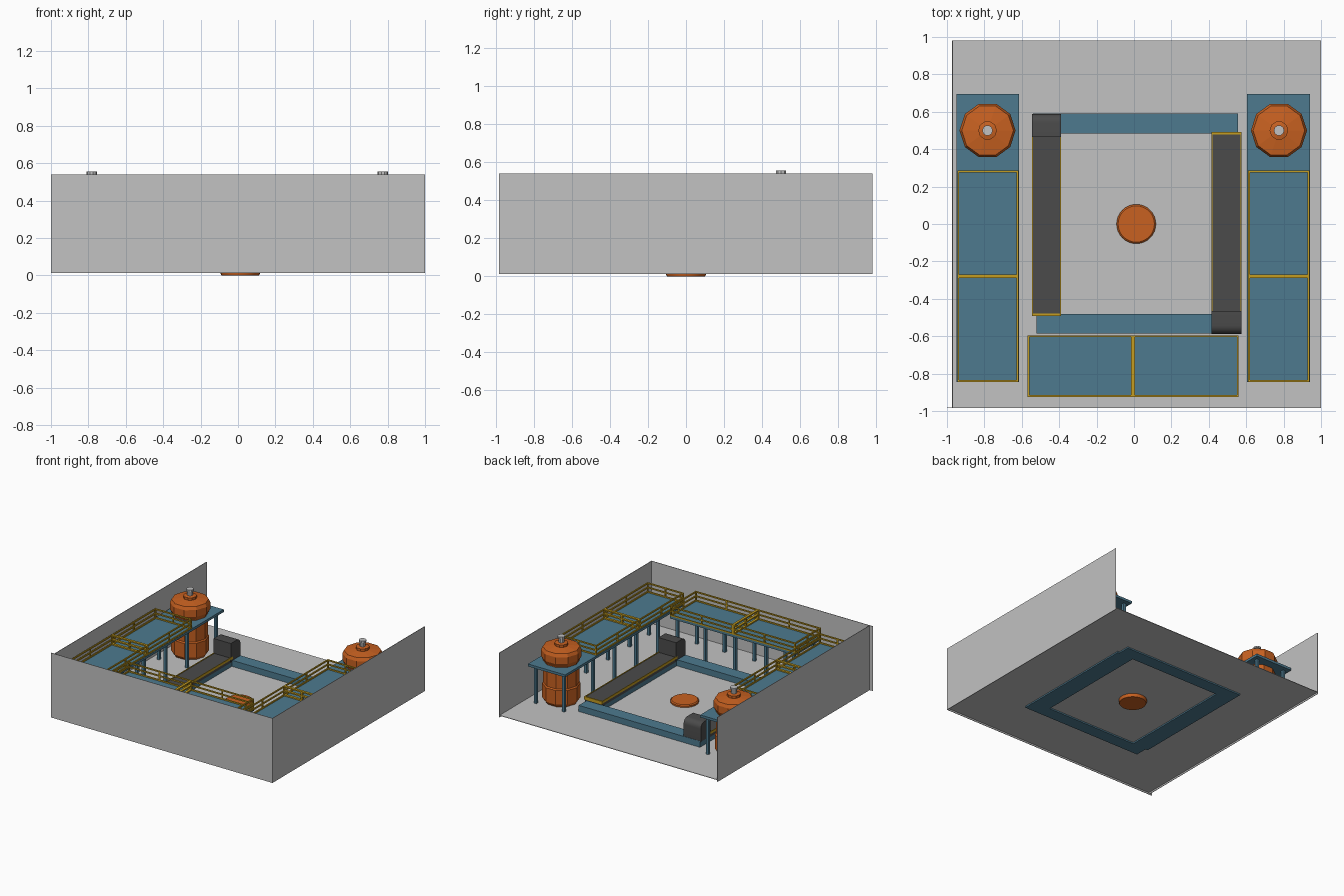
import bpy
import bmesh
import math

old = bpy.data.objects.get("Cube")
if old:
    bpy.data.objects.remove(old, do_unlink=True)


def material(name, r, g, b):
    m = bpy.data.materials.new(name)
    m.use_nodes = True
    m.diffuse_color = (r, g, b, 1)
    bsdf = next(n for n in m.node_tree.nodes if n.type == "BSDF_PRINCIPLED")
    bsdf.inputs["Base Color"].default_value = (r, g, b, 1)
    return m


GREY = material("light grey", 0.54, 0.54, 0.54)
BLUE = material("steel blue", 0.075, 0.195, 0.275)
ORANGE = material("tank orange", 0.58, 0.12, 0.015)
DARK = material("belt grey", 0.07, 0.07, 0.07)
YELLOW = material("safety yellow", 0.56, 0.34, 0.015)


def finish(bm, name, mat):
    bmesh.ops.recalc_face_normals(bm, faces=bm.faces)
    mesh = bpy.data.meshes.new(name)
    bm.to_mesh(mesh)
    bm.free()
    mesh.materials.append(mat)
    ob = bpy.data.objects.new(name, mesh)
    bpy.context.collection.objects.link(ob)
    return ob


def add_box(bm, x0, x1, y0, y1, z0, z1):
    verts = bmesh.ops.create_cube(bm, size=1)["verts"]
    for v in verts:
        v.co.x = x1 if v.co.x > 0 else x0
        v.co.y = y1 if v.co.y > 0 else y0
        v.co.z = z1 if v.co.z > 0 else z0


def boxes(name, mat, *dims):
    bm = bmesh.new()
    for d in dims:
        add_box(bm, *d)
    return finish(bm, name, mat)


def lathe(name, mat, x, y, profile, sides):
    """Revolve (radius, height) points around a vertical axis."""
    bm = bmesh.new()
    rings = []
    for r, z in profile:
        rings.append([bm.verts.new((x + r * math.cos(i * math.tau / sides),
                                    y + r * math.sin(i * math.tau / sides), z))
                      for i in range(sides)])
    for low, high in zip(rings, rings[1:]):
        for i in range(sides):
            j = (i + 1) % sides
            bm.faces.new((low[i], low[j], high[j], high[i]))
    bm.faces.new(rings[0][::-1])
    bm.faces.new(rings[-1])
    return finish(bm, name, mat)


FLOOR = 0.03
DECK = 0.355
WALL_TOP = 0.54

# Floor and three thin walls, open at the back
boxes("floor", GREY, (-0.97, 1, -0.98, 0.98, FLOOR - 0.004, FLOOR))
boxes("front_wall", GREY, (-1, 1, -0.984, -0.98, 0.013, WALL_TOP))
boxes("right_wall", GREY, (-0.972, -0.968, -0.98, 0.98, 0.013, WALL_TOP))
boxes("left_wall", GREY, (0.996, 1, -0.98, 0.98, 0.013, WALL_TOP))

# Round plate in the middle of the floor
plate = lathe("floor_plate", ORANGE, 0.012, 0,
              [(0.1, 0), (0.105, 0.01), (0.105, 0.043), (0.097, 0.05)], 32)

# Cross beams of the conveyor square
boxes("back_beam", BLUE, (-0.54, 0.555, 0.485, 0.59, 0.015, 0.08))
boxes("front_beam", BLUE, (-0.52, 0.57, -0.585, -0.48, 0.015, 0.08))


def conveyor(side, x0, x1, facing):
    """Belt with rails; the drive housing sits at the end given by facing."""
    y0, y1 = -0.485, 0.49
    boxes(side + "_conveyor_base", BLUE, (x0 + .005, x1 - .005, y0, y1, 0.015, 0.065))
    boxes(side + "_belt", DARK, (x0 + .005, x1 - .005, y0, y1, 0.065, 0.105))
    end = -facing * 0.485
    boxes(side + "_conveyor_rails", YELLOW,
          (x0, x0 + .006, y0, y1, 0.09, 0.11),
          (x1 - .006, x1, y0, y1, 0.09, 0.11),
          (x0, x1, end - .006, end + .006, 0.085, 0.11))
    # Housing cross-section with a rounded outer shoulder
    inner, outer, top, r = 0.465, 0.588, 0.225, 0.045
    section = [(inner, 0.075), (inner, top)]
    for i in range(7):
        a = math.pi / 2 * (1 - i / 6)
        section.append((outer - r + r * math.cos(a), top - r + r * math.sin(a)))
    section.append((outer, 0.075))
    bm = bmesh.new()
    face = bm.faces.new([bm.verts.new((x0, facing * y, z)) for y, z in section])
    moved = bmesh.ops.extrude_face_region(bm, geom=[face])["geom"]
    bmesh.ops.translate(bm, vec=(x1 - x0, 0, 0),
                        verts=[g for g in moved if isinstance(g, bmesh.types.BMVert)])
    return finish(bm, side + "_drive_housing", DARK)


housings = [conveyor("right", -0.545, -0.39, 1), conveyor("left", 0.415, 0.575, -1)]


def railing(name, x0, x1, y0, y1):
    """Closed handrail loop with three bars and posts at corners and middles."""
    bm = bmesh.new()
    t = 0.005
    for z in (DECK + 0.005, DECK + 0.04, DECK + 0.075):
        for y in (y0, y1):
            add_box(bm, x0 - t, x1 + t, y - t, y + t, z - t, z + t)
        for x in (x0, x1):
            add_box(bm, x - t, x + t, y0, y1, z - t, z + t)
    xm, ym = (x0 + x1) / 2, (y0 + y1) / 2
    for x in (x0, xm, x1):
        for y in (y0, ym, y1):
            if (x, y) != (xm, ym):
                add_box(bm, x - t, x + t, y - t, y + t, DECK, DECK + 0.08)
    finish(bm, name, YELLOW)


def platform(name, x0, x1, y0, y1, leg_xs, leg_ys):
    boxes(name + "_deck", BLUE, (x0, x1, y0, y1, DECK - 0.02, DECK))
    t = 0.011
    boxes(name + "_legs", BLUE,
          *[(x - t, x + t, y - t, y + t, FLOOR, DECK - 0.01)
            for x in leg_xs for y in leg_ys])


# Side platforms with two railed bays each, and a tank at the back
tank_profile = [(0.125, FLOOR), (0.142, 0.055), (0.142, 0.17), (0.134, 0.18),
                (0.134, 0.36), (0.15, 0.39), (0.15, 0.445), (0.138, 0.47),
                (0.05, 0.482), (0.05, 0.502), (0.03, 0.506)]
for side, x0, x1, tank_x in (("right", -0.95, -0.615, -0.783),
                             ("left", 0.605, 0.94, 0.775)):
    platform(side + "_platform", x0, x1, -0.845, 0.695, (x0 + .04, x1 - .04),
             (-0.81, -0.56, -0.28, 0, 0.28, 0.65))
    railing(side + "_front_railing", x0 + .01, x1 - .007, -0.84, -0.285)
    railing(side + "_back_railing", x0 + .01, x1 - .007, -0.275, 0.28)
    lathe(side + "_tank", ORANGE, tank_x, 0.5, tank_profile, 10)
    lathe(side + "_tank_outlet", GREY, tank_x, 0.5,
          [(0.022, 0.5), (0.022, 0.54), (0.028, 0.54), (0.028, 0.555)], 10)

# Front platform with two railed bays
platform("front_platform", -0.57, 0.56, -0.925, -0.595,
         (-0.53, -0.28, 0, 0.27, 0.52), (-0.885, -0.635))
railing("front_right_railing", -0.565, -0.01, -0.92, -0.6)
railing("front_left_railing", 0, 0.555, -0.92, -0.6)

# Smooth shading on the rounded parts
bpy.ops.object.select_all(action="DESELECT")
for ob in [plate] + housings:
    ob.select_set(True)
    bpy.context.view_layer.objects.active = ob
bpy.ops.object.shade_smooth_by_angle(angle=math.radians(35))
